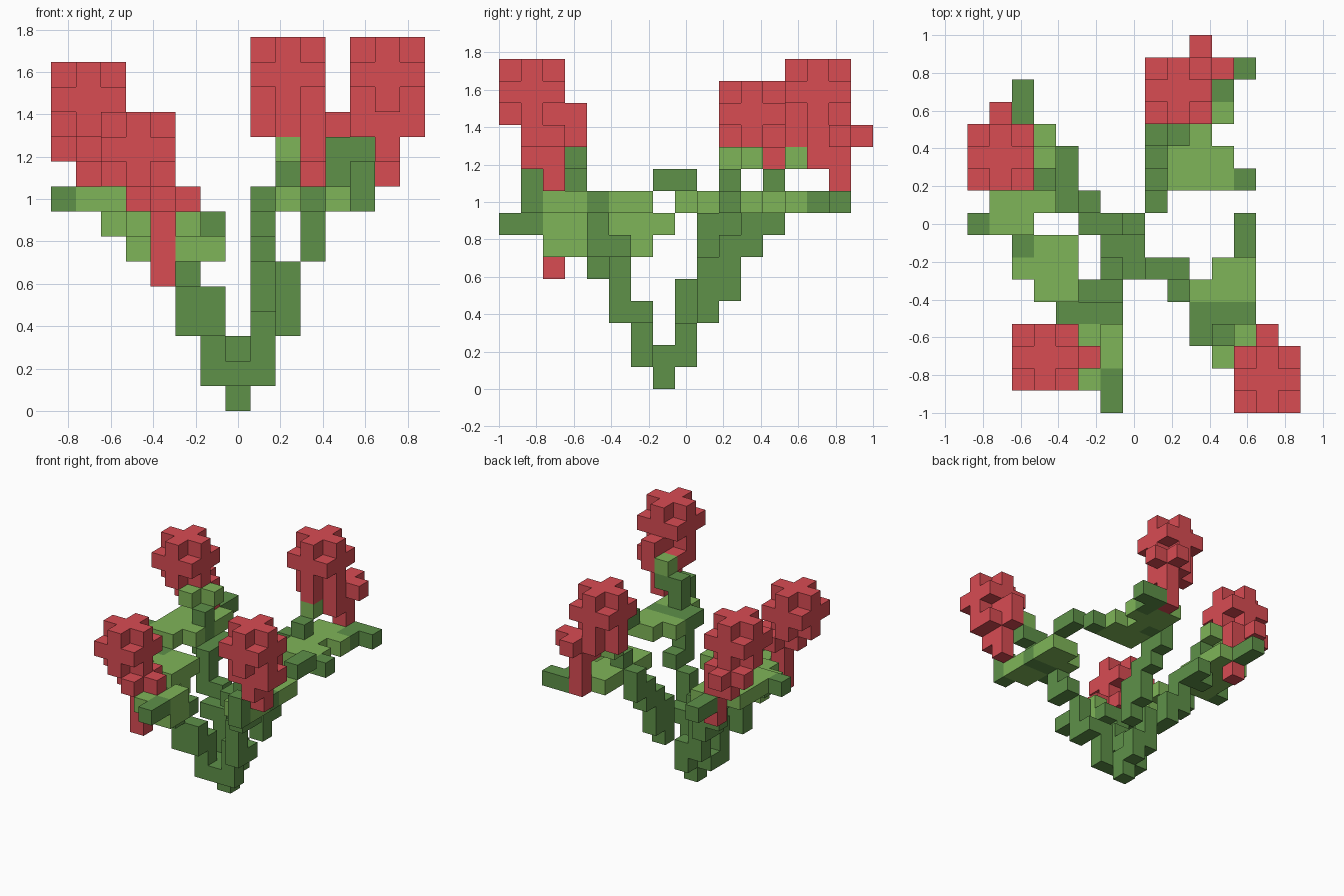
import bpy, bmesh
from mathutils import Vector

if "Cube" in bpy.data.objects:
    bpy.data.objects.remove(bpy.data.objects["Cube"], do_unlink=True)

V = 2 / 17  # edge of one block


def material(name, rgb):
    m = bpy.data.materials.new(name)
    m.use_nodes = True
    m.diffuse_color = (*rgb, 1)
    m.node_tree.nodes["Principled BSDF"].inputs["Base Color"].default_value = (*rgb, 1)
    return m


RED = material("petal red", (0.69, 0.072, 0.086))
DARK = material("stem green", (0.112, 0.282, 0.066))
LIGHT = material("leaf green", (0.212, 0.46, 0.098))

# Corners of each block side, wound to face outwards
SIDES = {
    (1, 0, 0): [(1, -1, -1), (1, 1, -1), (1, 1, 1), (1, -1, 1)],
    (-1, 0, 0): [(-1, 1, -1), (-1, -1, -1), (-1, -1, 1), (-1, 1, 1)],
    (0, 1, 0): [(1, 1, -1), (-1, 1, -1), (-1, 1, 1), (1, 1, 1)],
    (0, -1, 0): [(-1, -1, -1), (1, -1, -1), (1, -1, 1), (-1, -1, 1)],
    (0, 0, 1): [(-1, -1, 1), (1, -1, 1), (1, 1, 1), (-1, 1, 1)],
    (0, 0, -1): [(-1, 1, -1), (1, 1, -1), (1, -1, -1), (-1, -1, -1)],
}


def blocks(name, cells, mat):
    """One mesh made of the outer faces of a set of grid cells."""
    cells = set(cells)
    bm = bmesh.new()
    for x, y, z in cells:
        centre = Vector((x, y, z + 0.5))
        for d, corners in SIDES.items():
            if (x + d[0], y + d[1], z + d[2]) not in cells:
                bm.faces.new([bm.verts.new((centre + Vector(c) / 2) * V) for c in corners])
    bmesh.ops.remove_doubles(bm, verts=bm.verts, dist=1e-4)
    mesh = bpy.data.meshes.new(name)
    bm.to_mesh(mesh)
    bm.free()
    mesh.materials.append(mat)
    bpy.context.collection.objects.link(bpy.data.objects.new(name, mesh))


def columns(*cols):
    """Cells of upright columns given as (x, y, lowest, highest)."""
    return [(x, y, z) for x, y, a, b in cols for z in range(a, b + 1)]


def slab(z, *rows):
    """Cells of a flat layer given as rows (y, first x, last x)."""
    return [(x, y, z) for y, a, b in rows for x in range(a, b + 1)]


def plus(x, y, z):
    return [(x, y, z), (x + 1, y, z), (x - 1, y, z), (x, y + 1, z), (x, y - 1, z)]


def flower(name, x, y, top, stem):
    """Rounded head: two crosses around a full layer, a cross on the stem below."""
    cells = plus(x, y, top) + plus(x, y, top - 2)
    cells += slab(top - 1, *[(y + d, x - 1, x + 1) for d in (-1, 0, 1)])
    cells += plus(stem[0], stem[1], top - 3)
    blocks(name, cells + columns(*stem[2:]), RED)


# Flowers
flower("back_left_flower", 2, 6, 14,
       (3, 7, (3, 7, 8, 10), (3, 6, 10, 10), (1, 6, 11, 11), (2, 6, 11, 11), (2, 5, 11, 11)))
flower("front_left_flower", 6, -7, 14,
       (6, -6, (6, -6, 9, 10), (6, -7, 10, 10), (6, -5, 12, 12), (5, -7, 11, 11), (7, -7, 11, 11)))
flower("back_right_flower", -6, 3, 13, (-6, 4, (-6, 4, 9, 9), (-5, 4, 7, 9)))
flower("front_right_flower", -4, -6, 11, (-3, -6, (-3, -6, 5, 7)))

# Root shared by the four branches
blocks("root", columns((0, -1, 0, 1), (0, -2, 1, 1), (0, 0, 1, 2), (-1, -1, 1, 1)), DARK)

# Branches
blocks("back_left_branch", columns(
    (1, 1, 3, 5), (1, 2, 4, 6), (1, 3, 6, 7), (1, 4, 7, 8), (2, 4, 8, 9),
    (5, 2, 8, 8), (4, 6, 8, 8), (4, 7, 8, 8), (5, 7, 8, 8)), DARK)
blocks("front_left_branch", columns(
    (1, -2, 1, 3), (2, -2, 3, 3), (2, -3, 3, 5), (3, -3, 6, 6), (3, -4, 6, 8),
    (3, -5, 8, 8), (4, -4, 8, 8), (5, -4, 8, 8), (4, -5, 9, 10), (5, -5, 10, 10),
    (5, -1, 9, 9), (5, 0, 9, 9), (5, -7, 8, 9)), DARK)
blocks("back_right_branch", columns(
    (-1, 0, 2, 4), (-2, 0, 4, 4), (-2, 1, 4, 5), (-3, 1, 5, 7), (-3, 2, 7, 7),
    (-3, 3, 7, 7), (-4, 2, 7, 9), (-5, 5, 8, 8), (-5, 6, 8, 8), (-7, 0, 8, 8)), DARK)
blocks("front_right_branch", columns(
    (-1, -2, 1, 3), (-1, -3, 3, 4), (-2, -3, 3, 4), (-2, -4, 5, 6), (-1, -4, 6, 6),
    (-3, -4, 6, 6), (-5, -1, 7, 7), (-1, -7, 7, 7), (-1, -8, 7, 7)), DARK)

# Leaves
blocks("back_left_leaf", slab(8, (2, 2, 4), (3, 2, 4), (4, 3, 3), (5, 2, 4), (6, 2, 3))
       + [(2, 5, 10)], LIGHT)
blocks("front_left_leaf", slab(8, (-2, 4, 5), (-3, 3, 5), (-5, 4, 5), (-6, 4, 5))
       + [(5, -5, 11)], LIGHT)
blocks("back_right_leaf",
       slab(8, (0, -6, -5), (1, -6, -4), (2, -6, -5), (3, -6, -4), (4, -4, -4))
       + [(-5, 2, 10), (-4, 3, 10)], LIGHT)
blocks("front_right_leaf", slab(7, (-1, -4, -3), (-2, -5, -3), (-3, -4, -3))
       + slab(6, (-2, -4, -3)), LIGHT)
blocks("front_right_lower_leaf", slab(6, (-5, -2, -1), (-6, -2, -1))
       + [(-2, -7, 7), (-1, -6, 7), (-1, -5, 7)], LIGHT)
